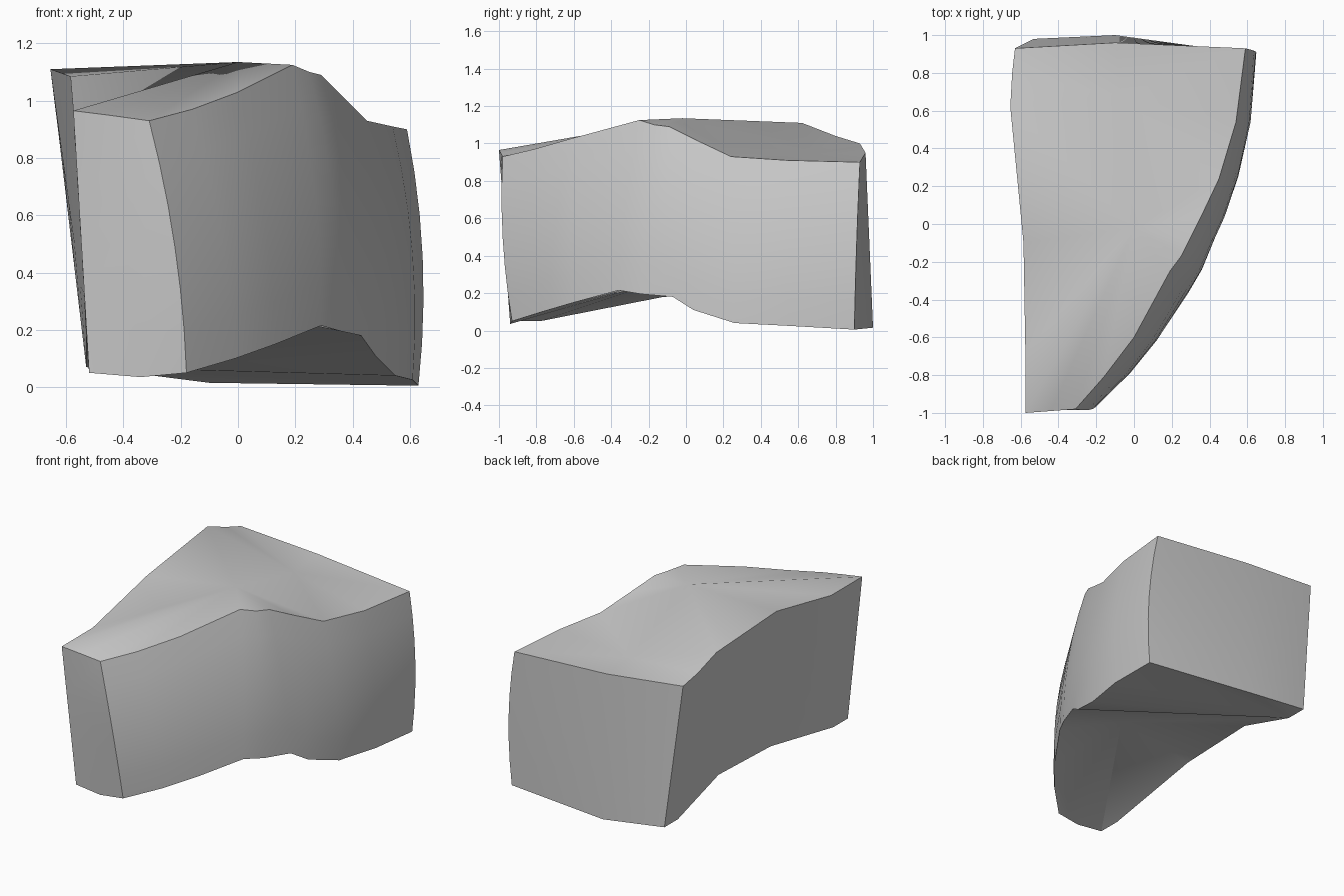
import bpy
import bmesh
import math
from mathutils import Vector

default = bpy.data.objects.get("Cube")
if default:
    bpy.data.objects.remove(default, do_unlink=True)

# Stone colour
stone = bpy.data.materials.new("stone grey")
stone.use_nodes = True
grey = (0.6, 0.6, 0.6, 1.0)
stone.diffuse_color = grey
stone.node_tree.nodes["Principled BSDF"].inputs["Base Color"].default_value = grey

# Rim stations, each a top point paired with the bottom point below it
curved_side = [
    ((-.31, -.98, .93), (-.18, -.93, .05)),
    ((-.16, -.81, .97), (-.01, -.77, .1)),
    ((0, -.6, 1.03), (.13, -.6, .15)),
    ((.19, -.25, 1.125), (.29, -.36, .215)),
    ((.25, -.17, 1.1), (.36, -.24, .195)),
    ((.29, -.09, 1.09), (.43, -.07, .18)),
    ((.36, .05, 1.02), (.48, .04, .11)),
    ((.45, .24, .93), (.55, .26, .04)),
    ((.54, .54, .91), (.61, .55, .025)),
    ((.59, .93, .9), (.63, .9, .005)),
]
back_side = [((-.1, .96, .95), (-.1, 1, .015))]
flat_side = [
    ((-.63, .93, 1), (-.53, .98, .07)),
    ((-.645, .8, 1.04), (-.53, .84, .07)),
    ((-.655, .62, 1.11), (-.53, .42, .2)),
    ((-.585, -.1, 1.085), (-.53, -.12, .18)),
    ((-.575, -.68, .965), (-.52, -.78, .05)),
    ((-.575, -1, .965), (-.52, -.93, .05)),
]
front_side = [((-.44, -.99, .948), (-.34, -.94, .035))]
stations = curved_side + back_side + flat_side + front_side
count = len(stations)
last_curved = len(curved_side) - 1

bm = bmesh.new()
RINGS = 6


def wall_point(index, t):
    """Point on the wall; the curved side swells at mid height."""
    top, bottom = (Vector(p) for p in stations[index])
    point = bottom.lerp(top, t)
    if index <= last_curved:
        angle = math.radians(45 - 40 * index / last_curved)
        swell = 0.14 * t * (1 - t)
        point += Vector((math.cos(angle), -math.sin(angle), 0)) * swell
    return point


# Walls
rings = [[bm.verts.new(wall_point(i, r / RINGS)) for i in range(count)]
         for r in range(RINGS + 1)]
for low, high in zip(rings, rings[1:]):
    for i in range(count):
        j = (i + 1) % count
        bm.faces.new((low[i], low[j], high[j], high[i]))


def fan(hub, rim, first, last):
    """Triangles from a hub to the rim stations from first to last, wrapping."""
    i = first
    while i != last:
        j = (i + 1) % count
        bm.faces.new((hub, rim[i], rim[j]))
        i = j


# Broken top: a peak in the middle and a hollow toward the back
top = rings[-1]
notch = last_curved - 2
crest = last_curved + 4
peak = bm.verts.new((0, -.02, 1.135))
hollow = bm.verts.new((-.07, .68, .945))
fan(peak, top, crest, notch)
fan(hollow, top, notch, crest)
bm.faces.new((peak, top[notch], hollow))
bm.faces.new((peak, hollow, top[crest]))

# Broken underside: an arch in front and a fold running to the back corner
base = rings[0]
fold_start = last_curved - 4
fold_end = last_curved + 3
arch = bm.verts.new((0, -.12, .27))
fan(arch, base, fold_end, fold_start)
fan(base[fold_end], base, fold_start, fold_end - 1)
bm.faces.new((arch, base[fold_start], base[fold_end]))

bmesh.ops.recalc_face_normals(bm, faces=bm.faces)
mesh = bpy.data.meshes.new("stone_chunk")
bm.to_mesh(mesh)
bm.free()
mesh.materials.append(stone)

chunk = bpy.data.objects.new("stone_chunk", mesh)
bpy.context.collection.objects.link(chunk)
bpy.ops.object.select_all(action='DESELECT')
chunk.select_set(True)
bpy.context.view_layer.objects.active = chunk
bpy.ops.object.shade_smooth_by_angle(angle=math.radians(30))
